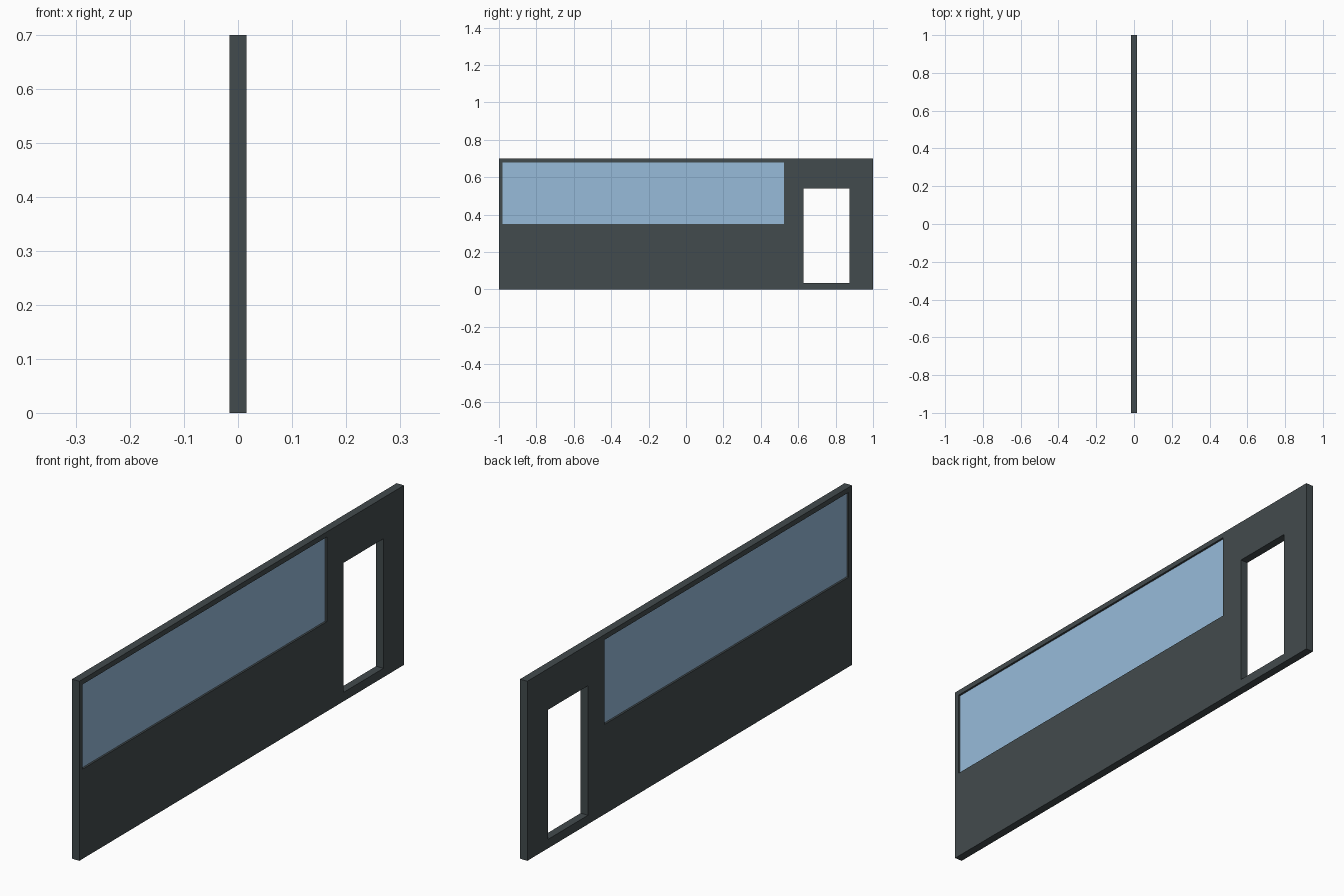
import bpy
from math import pi

if "Cube" in bpy.data.objects:
    bpy.data.objects.remove(bpy.data.objects["Cube"])

WALL_HALF = 0.0157   # half thickness of the wall
GLASS_HALF = 0.008   # half thickness of the recessed pane

# Rectangles as (y min, z min, y max, z max)
OUTLINE = (-1.0, 0.0, 1.0, 0.70)
WINDOW = (-0.98, 0.35, 0.525, 0.68)
DOORWAY = (0.627, 0.035, 0.873, 0.54)


def material(name, color):
    mat = bpy.data.materials.new(name)
    mat.diffuse_color = (*color, 1.0)
    mat.use_nodes = True
    mat.node_tree.nodes["Principled BSDF"].inputs["Base Color"].default_value = mat.diffuse_color
    return mat


def panel(name, rects, half, mat):
    """Flat panel in the YZ plane; rectangles inside the first become holes."""
    curve = bpy.data.curves.new(name, 'CURVE')
    curve.dimensions = '2D'
    curve.fill_mode = 'BOTH'
    curve.extrude = half
    for y0, z0, y1, z1 in rects:
        spline = curve.splines.new('POLY')
        spline.points.add(3)
        for point, (y, z) in zip(spline.points, ((y0, z0), (y1, z0), (y1, z1), (y0, z1))):
            point.co = (y, z, 0, 1)
        spline.use_cyclic_u = True
        spline.use_smooth = False
    obj = bpy.data.objects.new(name, curve)
    bpy.context.collection.objects.link(obj)
    obj.rotation_euler = (pi / 2, 0, pi / 2)
    curve.materials.append(mat)

    # Turn the profile into a flat-shaded mesh
    bpy.ops.object.select_all(action='DESELECT')
    obj.select_set(True)
    bpy.context.view_layer.objects.active = obj
    bpy.ops.object.convert(target='MESH')
    bpy.ops.object.mode_set(mode='EDIT')
    bpy.ops.mesh.select_all(action='SELECT')
    bpy.ops.mesh.remove_doubles(threshold=0.0001)
    bpy.ops.mesh.normals_make_consistent(inside=False)
    bpy.ops.object.mode_set(mode='OBJECT')
    bpy.ops.object.transform_apply(location=False, rotation=True, scale=False)
    bpy.ops.object.shade_flat()


# Wall with window and doorway openings
panel("wall", (OUTLINE, WINDOW, DOORWAY), WALL_HALF,
      material("dark_grey", (0.055, 0.07, 0.075)))

# Glass pane set back inside the window opening
panel("window_glass", (WINDOW,), GLASS_HALF,
      material("blue_glass", (0.31, 0.50, 0.70)))
